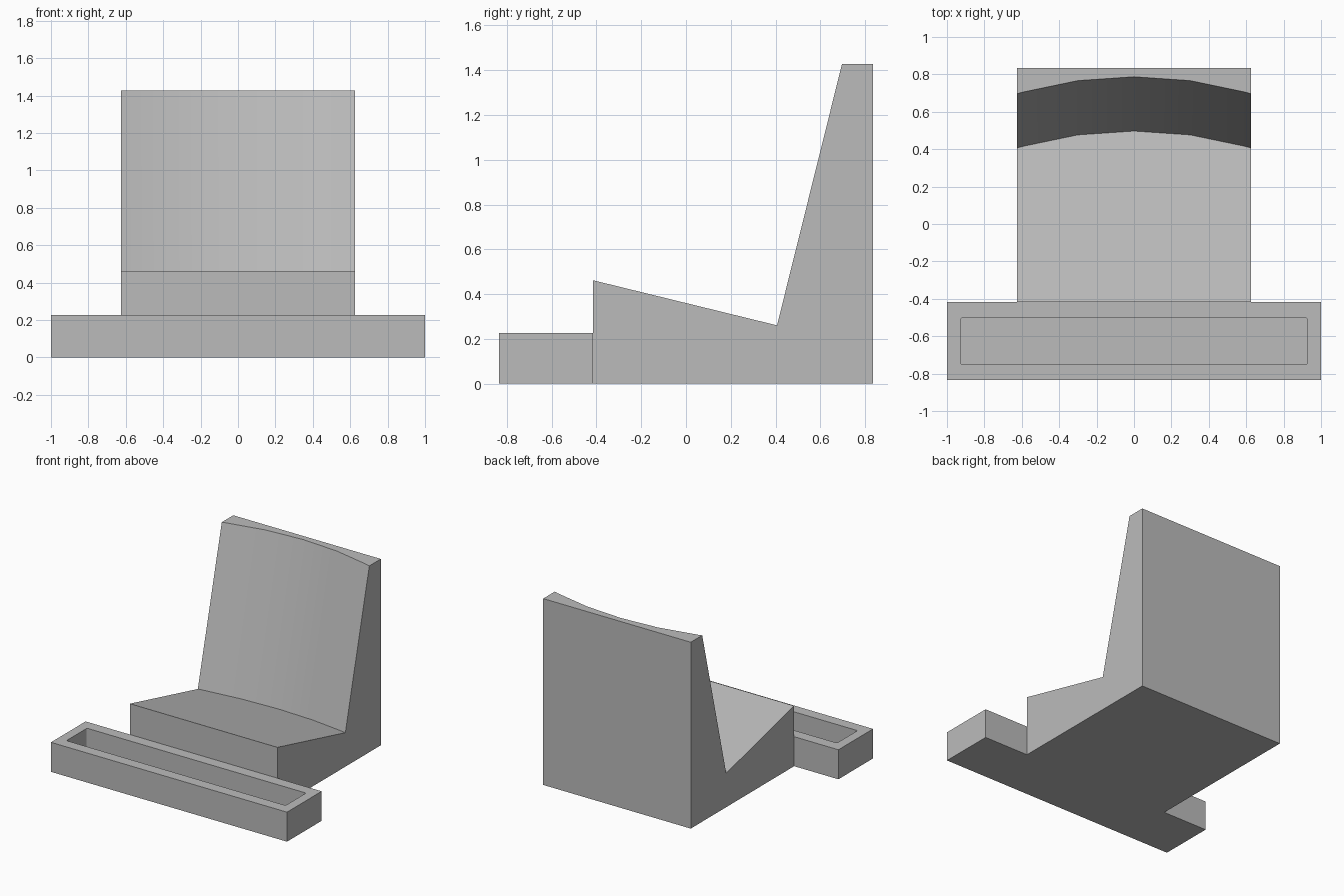
import bpy, bmesh, math

cube = bpy.data.objects.get("Cube")
if cube:
    bpy.data.objects.remove(cube, do_unlink=True)

grey = bpy.data.materials.new("plain grey")
colour = (0.5, 0.5, 0.5, 1)
grey.diffuse_color = colour
grey.use_nodes = True
grey.node_tree.nodes["Principled BSDF"].inputs["Base Color"].default_value = colour

BACK, JOINT, HEIGHT = 0.835, -0.416, 1.427


def finish(name, bm):
    bmesh.ops.recalc_face_normals(bm, faces=bm.faces)
    mesh = bpy.data.meshes.new(name)
    bm.to_mesh(mesh)
    bm.free()
    obj = bpy.data.objects.new(name, mesh)
    mesh.materials.append(grey)
    bpy.context.collection.objects.link(obj)
    return obj


def section(x):
    """Side profile of the stand at x; the backrest follows a shallow arc."""
    radius = 2.2
    sag = radius - math.sqrt(radius ** 2 - x ** 2)
    low, high = 0.497 - sag, 0.787 - sag
    seat_z = 0.462 - 0.245 * (low - JOINT)
    return [(JOINT, 0), (JOINT, 0.462), (low, seat_z),
            (high, HEIGHT), (BACK, HEIGHT), (BACK, 0)]


# Seat and curved backrest, lofted across the width
bm = bmesh.new()
columns = [[bm.verts.new((x, y, z)) for y, z in section(x)]
           for x in (-0.625, -0.595, -0.3, 0, 0.3, 0.595, 0.625)]
for a, b in zip(columns, columns[1:]):
    for i in range(len(a)):
        j = (i + 1) % len(a)
        bm.faces.new((a[i], a[j], b[j], b[i]))
bm.faces.new(columns[0])
bm.faces.new(columns[-1])
stand = finish("seat_and_backrest", bm)
bpy.context.view_layer.objects.active = stand
stand.select_set(True)
bpy.ops.object.shade_smooth_by_angle(angle=math.radians(30))


def rounded_loop(bm, x, y0, y1, z, r, steps=3):
    """Ring of vertices round a rectangle with small corner arcs."""
    corners = [(x, y1), (-x, y1), (-x, y0), (x, y0)]
    ring = []
    for k, (cx, cy) in enumerate(corners):
        cx -= math.copysign(r, cx)
        cy += r if cy == y0 else -r
        for s in range(steps + 1):
            t = (k + s / steps) * math.pi / 2
            ring.append(bm.verts.new((cx + r * math.cos(t), cy + r * math.sin(t), z)))
    return ring


# Front tray: outer box with a rounded pocket sunk into the top
bm = bmesh.new()
rim = 0.226
outer = [[bm.verts.new((x, y, z)) for x, y in
          ((1, JOINT), (-1, JOINT), (-1, -BACK), (1, -BACK))] for z in (0, rim)]
mouth = rounded_loop(bm, 0.928, -0.75, -0.502, rim, 0.01)
floor = rounded_loop(bm, 0.928, -0.75, -0.502, 0.05, 0.01)
bm.faces.new(outer[0])
bm.faces.new(floor)
for i in range(4):
    j = (i + 1) % 4
    bm.faces.new((outer[0][i], outer[0][j], outer[1][j], outer[1][i]))
    # rim strip between two corners, including one corner arc
    arc = mouth[i * 4:i * 4 + 4] + [mouth[(i * 4 + 4) % 16]]
    bm.faces.new([outer[1][i]] + arc + [outer[1][j]])
for i in range(16):
    j = (i + 1) % 16
    bm.faces.new((mouth[i], mouth[j], floor[j], floor[i]))
finish("front_tray", bm)
